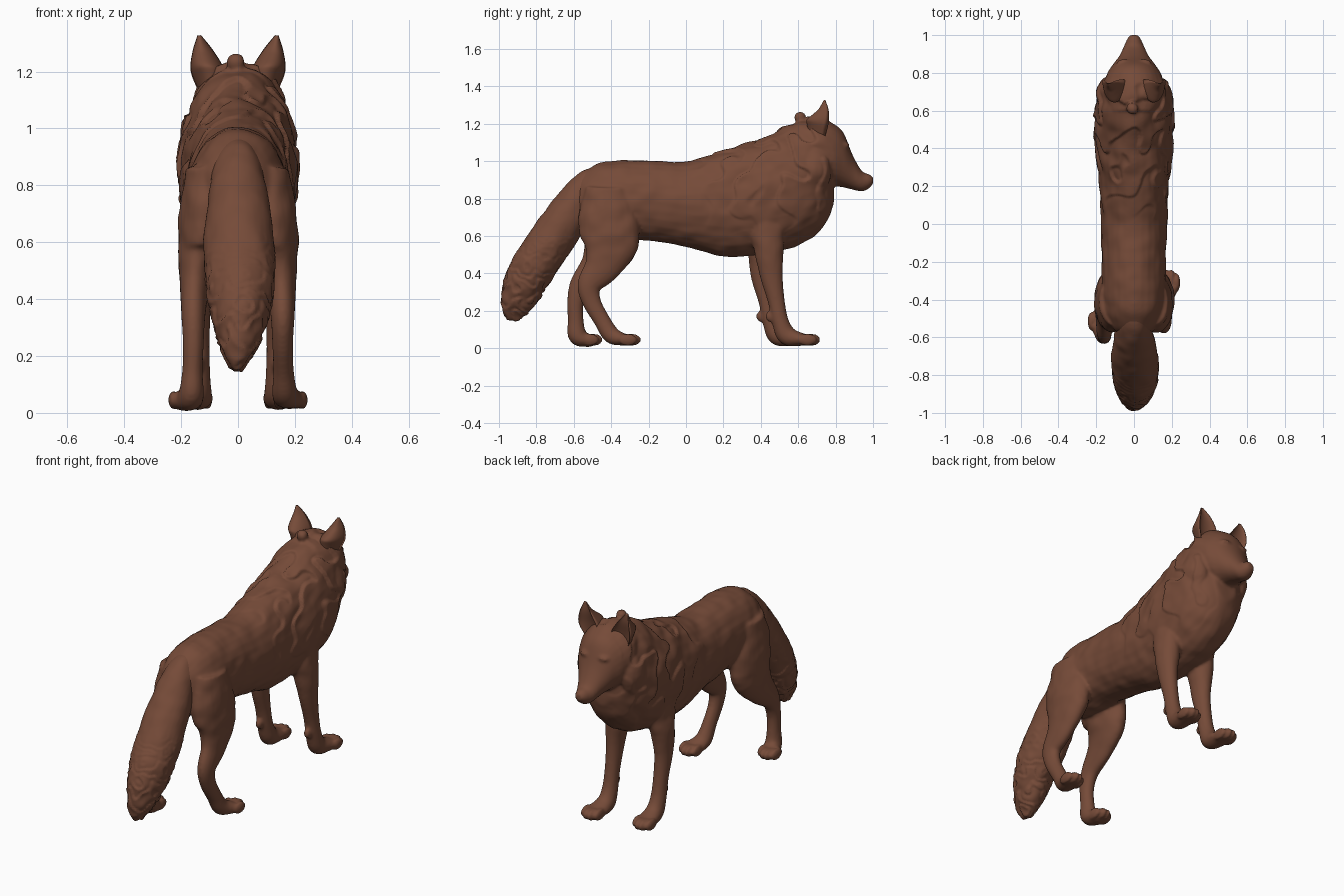
import bpy, bmesh, math
from mathutils import Vector, Matrix, noise

cube = bpy.data.objects.get("Cube")
if cube:
    bpy.data.objects.remove(cube, do_unlink=True)

fur = bpy.data.materials.new("brown_fur")
fur.use_nodes = True
color = (.18, .07, .04, 1)
fur.diffuse_color = color
shader = fur.node_tree.nodes["Principled BSDF"]
shader.inputs["Base Color"].default_value = color
shader.inputs["Roughness"].default_value = .9


def resample(points, steps=6):
    """Smooth Catmull-Rom samples through a list of tuples."""
    p = [Vector(q) for q in points]
    p = [p[0] * 2 - p[1]] + p + [p[-1] * 2 - p[-2]]
    out = []
    for a, b, c, d in zip(p, p[1:], p[2:], p[3:]):
        for i in range(steps):
            t = i / steps
            out.append((b * 2 + (c - a) * t + (a * 2 - b * 5 + c * 4 - d) * t ** 2
                        + (b * 3 - a - c * 3 + d) * t ** 3) / 2)
    return out + [p[-2]]


def skin(bm, rings):
    """Join rings of points into a closed tube."""
    rows = [[bm.verts.new(co) for co in ring] for ring in rings]
    n = len(rows[0])
    for lower, upper in zip(rows, rows[1:]):
        for i in range(n):
            j = (i + 1) % n
            bm.faces.new((lower[i], lower[j], upper[j], upper[i]))
    bm.faces.new(rows[0])
    bm.faces.new(rows[-1])


def angles(n=28):
    return [math.tau * i / n for i in range(n)]


def loft(bm, sections):
    """Upright oval sections: y, top, bottom, half width."""
    skin(bm, [[(w * math.cos(a), y, (top + low) / 2 + (top - low) / 2 * math.sin(a))
               for a in angles()] for y, top, low, w in resample(sections)])


def limb(bm, sections, hollow=1):
    """Tube along a path: x, y, z, side radius, depth radius."""
    pts = resample(sections)
    rings = []
    for i, p in enumerate(pts):
        a, b = pts[max(i - 1, 0)], pts[min(i + 1, len(pts) - 1)]
        along = Vector((0, b[1] - a[1], b[2] - a[2])).normalized()
        depth = Vector((1, 0, 0)).cross(along)
        ring = []
        for t in angles():
            s = math.sin(t)
            s = s * hollow if s < 0 else s
            ring.append(Vector(p[:3]) + Vector((p[3] * math.cos(t), 0, 0)) + depth * (p[4] * s))
        rings.append(ring)
    skin(bm, rings)


def ball(bm, center, radii):
    bmesh.ops.create_uvsphere(bm, u_segments=16, v_segments=10, radius=1,
                              matrix=Matrix.Translation(center) @ Matrix.Diagonal((*radii, 1)))


def toes(bm, side, x, y):
    for k in (-1.5, -.5, .5, 1.5):
        ball(bm, (side * (x + k * .028), y - abs(k) * .02, .045), (.018, .05, .033))


def ramp(value, start, end):
    return max(0, min(1, (value - start) / (end - start)))


def finish(name, bm, voxel=None, tufts=None):
    bmesh.ops.recalc_face_normals(bm, faces=bm.faces)
    mesh = bpy.data.meshes.new(name)
    bm.to_mesh(mesh)
    bm.free()
    obj = bpy.data.objects.new(name, mesh)
    bpy.context.collection.objects.link(obj)
    if voxel:
        # Fuse overlapping parts into one soft skin
        remesh = obj.modifiers.new("fuse", 'REMESH')
        remesh.mode = 'VOXEL'
        remesh.voxel_size = voxel
        soft = obj.modifiers.new("soften", 'SMOOTH')
        soft.iterations = 4
        graph = bpy.context.evaluated_depsgraph_get()
        mesh = bpy.data.meshes.new_from_object(obj.evaluated_get(graph))
        obj.modifiers.clear()
        obj.data = mesh
    if tufts:
        shifts = [v.normal * tufts(v.co) for v in mesh.vertices]
        for v, s in zip(mesh.vertices, shifts):
            v.co += s
    mesh.materials.clear()
    mesh.materials.append(fur)
    mesh.shade_smooth()
    return obj


# Trunk, chest and ruff
bm = bmesh.new()
loft(bm, [(-.6, .87, .7, .06), (-.54, .945, .62, .125), (-.42, 1, .58, .165),
          (-.2, 1.003, .575, .17), (0, .998, .54, .175), (.2, 1.055, .49, .182),
          (.4, 1.115, .5, .203), (.55, 1.19, .53, .21), (.67, 1.215, .59, .192),
          (.75, 1.16, .67, .14), (.79, 1, .77, .07)])
ball(bm, (-.01, .615, 1.225), (.03, .03, .035))

# Head, muzzle, nose, brows and cheek ruffs
loft(bm, [(.6, 1.215, .97, .13), (.7, 1.23, .9, .162), (.78, 1.205, .87, .15),
          (.84, 1.155, .86, .115), (.89, 1.035, .848, .078), (.94, .948, .838, .054),
          (.98, .93, .855, .036), (1, .91, .88, .02)])
ball(bm, (0, .98, .908), (.025, .022, .018))
for side in (-1, 1):
    ball(bm, (side * .055, .845, 1.085), (.04, .03, .018))
    ball(bm, (side * .13, .69, .96), (.07, .09, .12))

# Front legs, the right one set further back
for side, back in ((1, 0), (-1, .05)):
    path = [(.1, .42, .8, .07, .12), (.122, .435, .62, .07, .095), (.135, .445, .5, .06, .076),
            (.14, .458, .38, .046, .06), (.14, .483, .25, .04, .045), (.14, .505, .14, .042, .045),
            (.14, .54, .068, .048, .052), (.145, .61, .048, .056, .036), (.15, .66, .043, .05, .028)]
    limb(bm, [(side * x, y - back * ramp(z, .8, .4), z, w, d) for x, y, z, w, d in path])
    toes(bm, side, .15, .68 - back)
    ball(bm, (side * .14, .45 - back, .17), (.02, .025, .03))

# Hind legs, the left one stepping forward
thigh = [(.1, -.41, .86, .08, .13), (.117, -.415, .7, .09, .16), (.138, -.405, .56, .073, .15)]
left_shin = [(.152, -.445, .44, .052, .1), (.157, -.515, .34, .042, .066), (.157, -.505, .25, .037, .05),
             (.16, -.45, .15, .036, .044), (.165, -.4, .072, .045, .046),
             (.18, -.34, .048, .055, .034), (.185, -.3, .042, .05, .028)]
right_shin = [(.152, -.47, .44, .052, .1), (.157, -.56, .34, .042, .062), (.157, -.59, .25, .037, .045),
              (.16, -.59, .15, .036, .042), (.165, -.58, .068, .045, .05),
              (.18, -.53, .042, .055, .036), (.185, -.5, .038, .05, .028)]
for side, shin, toe in ((1, left_shin, -.28), (-1, right_shin, -.485)):
    limb(bm, [(side * x, *rest) for x, *rest in thigh + shin])
    toes(bm, side, .185, toe)


def coat_tufts(co):
    """Layered locks over the mane, gentle clumps on the flanks."""
    mane = ramp(co.y, .02, .25) * ramp(co.y, .8, .68) * ramp(co.z, .6, .9)
    lock = (co.y * 5 - co.z * 2 + noise.noise(co * 8)) % 1
    # Rise quickly but not instantly, so each lock keeps a clean edge
    lock = min(lock * 8, (1 - lock) * 1.14)
    flank = ramp(co.z, .4, .55) * ramp(co.y, .84, .74)
    return mane * (.015 * lock - .005) + flank * .006 * noise.noise(co * 14)


finish("body", bm, .009, coat_tufts)

# Bushy tail
bm = bmesh.new()
limb(bm, [(0, -.42, .93, .05, .05), (0, -.52, .865, .085, .09), (0, -.63, .71, .112, .116),
          (.005, -.735, .555, .125, .12), (.008, -.83, .41, .116, .118), (.005, -.89, .28, .083, .1),
          (0, -.915, .2, .05, .07), (-.005, -.925, .145, .015, .03)])


def tail_tufts(co):
    lock = (co.z * 12 + noise.noise(co * 16) * 1.4) % 1
    lock = min(lock * 1.25, (1 - lock) * 5)
    return ramp(co.z, .65, .3) * (.009 * lock - .004) + .005 * noise.noise(co * 14)


finish("tail", bm, .009, tail_tufts)

# Pricked ears, hollow at the front
for side, name in ((1, "left_ear"), (-1, "right_ear")):
    bm = bmesh.new()
    limb(bm, [(side * .09, .74, 1.12, .045, .09), (side * .106, .762, 1.2, .06, .12),
              (side * .122, .763, 1.27, .038, .075), (side * .136, .745, 1.328, .006, .01)], -.25)
    finish(name, bm)
